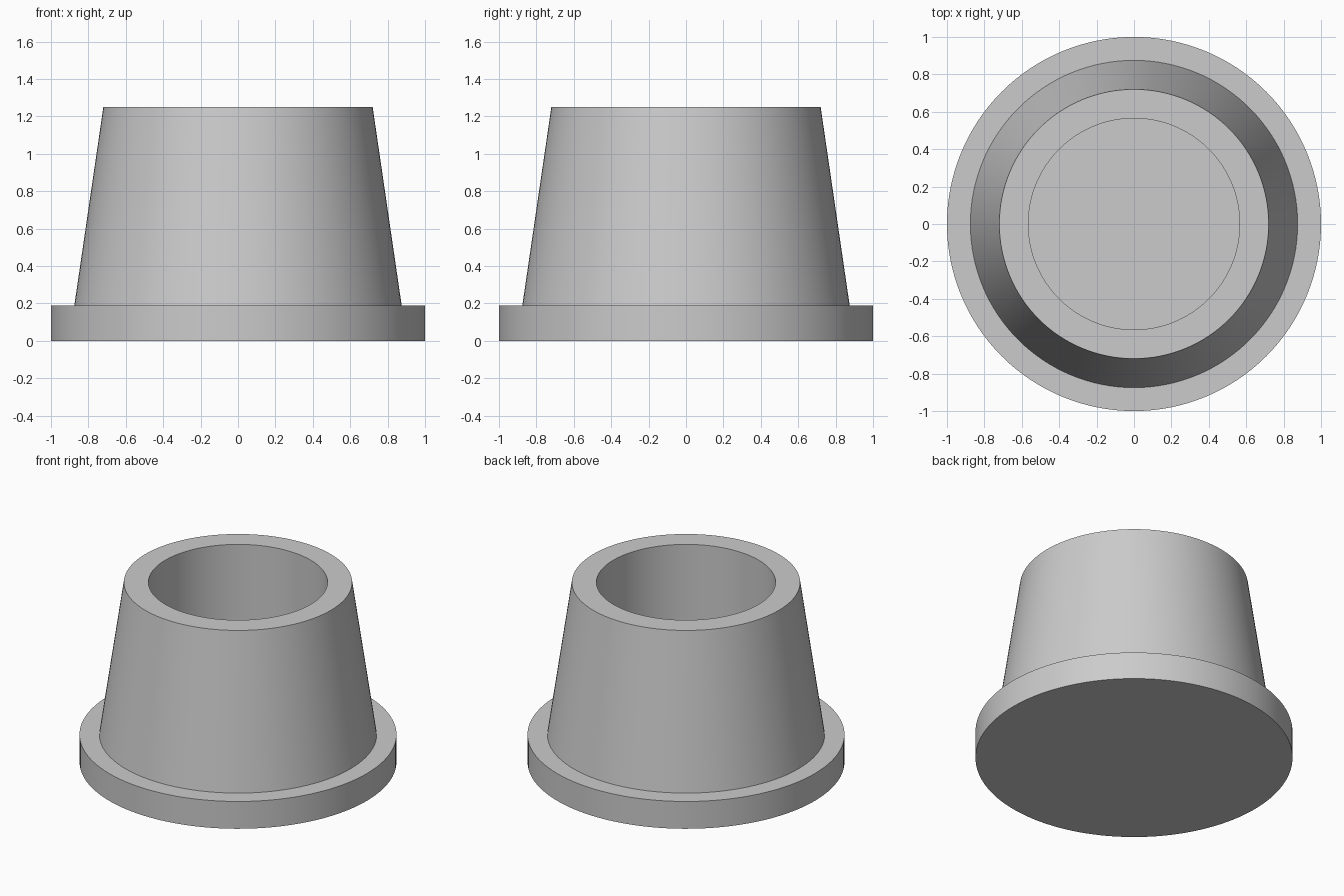
import bpy
import bmesh
import math

default = bpy.data.objects.get("Cube")
if default:
    bpy.data.objects.remove(default, do_unlink=True)

SEGMENTS = 128

grey = bpy.data.materials.new("light grey")
grey.use_nodes = True
colour = (0.6, 0.6, 0.6, 1)
grey.diffuse_color = colour
grey.node_tree.nodes["Principled BSDF"].inputs["Base Color"].default_value = colour


def lathe(name, profile):
    """Revolve a (radius, height) profile around z and cap both ends."""
    bm = bmesh.new()
    rings = []
    for radius, height in profile:
        ring = []
        for i in range(SEGMENTS):
            a = math.tau * i / SEGMENTS
            ring.append(bm.verts.new((radius * math.cos(a), radius * math.sin(a), height)))
        rings.append(ring)
    for low, high in zip(rings, rings[1:]):
        for i in range(SEGMENTS):
            j = (i + 1) % SEGMENTS
            bm.faces.new((low[i], low[j], high[j], high[i]))
    bm.faces.new(rings[0][::-1])
    bm.faces.new(rings[-1])
    bmesh.ops.recalc_face_normals(bm, faces=bm.faces)
    mesh = bpy.data.meshes.new(name)
    bm.to_mesh(mesh)
    bm.free()
    mesh.materials.append(grey)
    obj = bpy.data.objects.new(name, mesh)
    bpy.context.collection.objects.link(obj)
    bpy.ops.object.select_all(action="DESELECT")
    obj.select_set(True)
    bpy.context.view_layer.objects.active = obj
    bpy.ops.object.shade_smooth_by_angle(angle=math.radians(30))
    return obj


# Solid base flange, tapered outer wall, flat rim and a straight blind bore
FLANGE_TOP, RIM, BORE = 0.19, 1.25, 0.565
lathe("flanged_cup", [
    (1.0, 0), (1.0, FLANGE_TOP),
    (0.875, FLANGE_TOP), (0.72, RIM),
    (BORE, RIM), (BORE, FLANGE_TOP),
])
